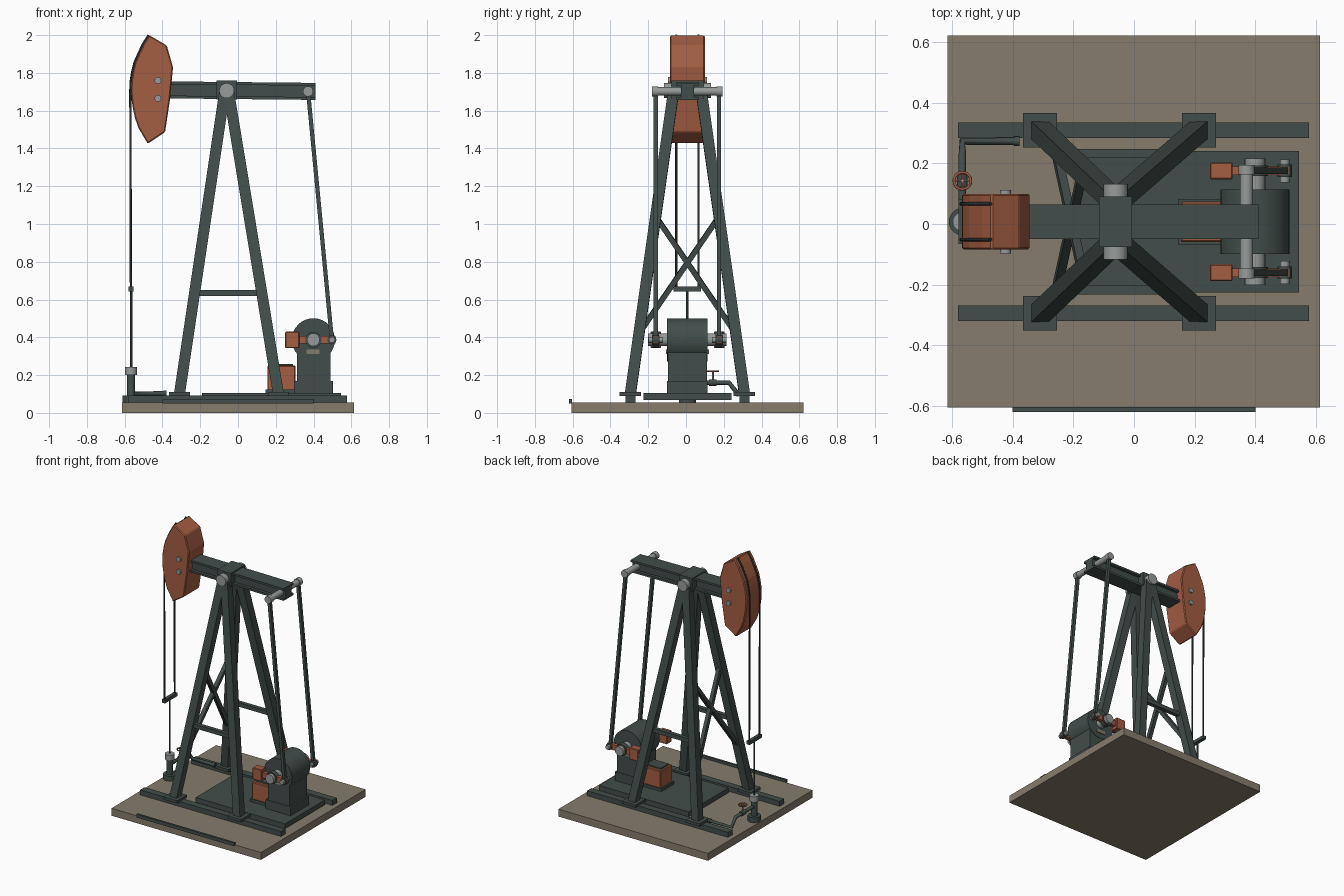
import bpy, bmesh, math
from mathutils import Vector, Matrix

if "Cube" in bpy.data.objects:
    bpy.data.objects.remove(bpy.data.objects["Cube"])

C = 0.0075  # centre line of the machine in y


def mat(name, col):
    m = bpy.data.materials.new(name)
    m.diffuse_color = (*col, 1)
    m.use_nodes = True
    m.node_tree.nodes["Principled BSDF"].inputs["Base Color"].default_value = m.diffuse_color
    return m


STEEL = mat("dark_green_steel", (0.055, 0.075, 0.07))
RUST = mat("rust_orange", (0.37, 0.11, 0.055))
METAL = mat("bare_metal", (0.31, 0.33, 0.32))
CONCRETE = mat("concrete", (0.235, 0.2, 0.15))
CABLE = mat("black_cable", (0.025, 0.03, 0.03))


def finish(name, bm, material, bevel=0, smooth=False):
    bmesh.ops.recalc_face_normals(bm, faces=bm.faces)
    me = bpy.data.meshes.new(name)
    bm.to_mesh(me)
    bm.free()
    me.materials.append(material)
    ob = bpy.data.objects.new(name, me)
    bpy.context.collection.objects.link(ob)
    if bevel:
        b = ob.modifiers.new("bevel", 'BEVEL')
        b.width, b.segments, b.limit_method = bevel, 1, 'ANGLE'
    if smooth:
        bpy.ops.object.select_all(action='DESELECT')
        ob.select_set(True)
        bpy.context.view_layer.objects.active = ob
        bpy.ops.object.shade_smooth_by_angle(angle=math.radians(35))
    return ob


def box(name, x0, x1, y0, y1, z0, z1, material, bevel=0):
    """Box from bounds; y is measured from the centre line."""
    bm = bmesh.new()
    size = Matrix.Diagonal((x1 - x0, y1 - y0, z1 - z0, 1))
    mid = Vector(((x0 + x1) / 2, (y0 + y1) / 2 + C, (z0 + z1) / 2))
    bmesh.ops.create_cube(bm, size=1, matrix=Matrix.Translation(mid) @ size)
    return finish(name, bm, material, bevel)


def frame(a, b):
    """Matrix at the middle of a-b, local z along a-b, local y near world y."""
    a, b = Vector(a), Vector(b)
    d = (b - a).normalized()
    ref = Vector((0, 1, 0)) if abs(d.y) < 0.9 else Vector((0, 0, 1))
    x = ref.cross(d).normalized()
    y = d.cross(x)
    m = Matrix((x, y, d)).transposed().to_4x4()
    return Matrix.Translation((a + b) / 2 + Vector((0, C, 0))) @ m, (b - a).length


def beam(name, a, b, w, h, material=STEEL):
    m, length = frame(a, b)
    bm = bmesh.new()
    bmesh.ops.create_cube(bm, size=1, matrix=m @ Matrix.Diagonal((w, h, length, 1)))
    return finish(name, bm, material)


def rod(name, a, b, r, material, n=20):
    m, length = frame(a, b)
    bm = bmesh.new()
    bmesh.ops.create_cone(bm, cap_ends=True, segments=n, radius1=r, radius2=r,
                          depth=length, matrix=m)
    return finish(name, bm, material, smooth=True)


def prism(name, pts, y0, y1, material, bevel=0):
    """Extrude an x-z outline along y."""
    bm = bmesh.new()
    f = bm.faces.new([bm.verts.new((x, y0 + C, z)) for x, z in pts])
    g = bmesh.ops.extrude_face_region(bm, geom=[f])
    bmesh.ops.translate(bm, vec=(0, y1 - y0, 0),
                        verts=[v for v in g['geom'] if isinstance(v, bmesh.types.BMVert)])
    return finish(name, bm, material, bevel)


def tube(name, pts, r, material, cyclic=False):
    cu = bpy.data.curves.new(name, 'CURVE')
    cu.dimensions, cu.bevel_depth, cu.bevel_resolution = '3D', r, 2
    cu.use_fill_caps = True
    s = cu.splines.new('POLY')
    s.points.add(len(pts) - 1)
    s.use_cyclic_u = cyclic
    for p, q in zip(s.points, pts):
        p.co = (q[0], q[1] + C, q[2], 1)
    cu.materials.append(material)
    ob = bpy.data.objects.new(name, cu)
    bpy.context.collection.objects.link(ob)


# Ground slab, front strip and machine bed
box("concrete_base", -0.615, 0.613, -0.6135, 0.6135, 0, 0.055, CONCRETE)
box("front_strip", -0.4, 0.4, -0.6275, -0.611, 0.05, 0.074, STEEL)
box("machine_bed", -0.19, 0.545, -0.233, 0.233, 0.068, 0.104, STEEL)

# Tower: skids, foot plates, legs, struts, cross braces
TOP_X, TOP_Z = -0.06, 1.69


def leg_point(foot_x, s, z):
    t = (z - 0.1) / (TOP_Z - 0.1)
    top_x = TOP_X + (0.012 if foot_x > TOP_X else -0.012)
    return (foot_x + (top_x - foot_x) * t, s * (0.302 + (0.075 - 0.302) * t), z)


LEFT, RIGHT = -0.31, 0.214
for s in (-1, 1):
    box("skid", -0.58, 0.577, s * 0.302 - 0.026, s * 0.302 + 0.026, 0.055, 0.092, STEEL)
    for fx in (LEFT, RIGHT):
        box("foot_plate", fx - 0.056, fx + 0.056, s * 0.302 - 0.057, s * 0.302 + 0.057,
            0.09, 0.11, STEEL)
        beam("tower_leg", leg_point(fx, s, 0.1), leg_point(fx, s, TOP_Z), 0.058, 0.058)
    beam("side_strut", leg_point(LEFT, s, 0.635), leg_point(RIGHT, s, 0.635), 0.03, 0.03)
    beam("cross_brace", leg_point(LEFT, s, 0.42), leg_point(LEFT, -s, 1.04), 0.028, 0.028)

# Walking beam as an I section with a slight tilt
for nm, hw, z0, z1 in (("beam_web", 0.035, -0.035, 0.035),
                       ("beam_bottom_flange", 0.0575, -0.045, -0.03),
                       ("beam_top_flange", 0.0575, 0.03, 0.045)):
    prism(nm, [(-0.37, 1.71 + z0), (0.41, 1.702 + z0), (0.41, 1.702 + z1), (-0.37, 1.71 + z1)],
          -hw, hw, STEEL)
box("saddle", -0.115, -0.006, -0.084, 0.084, 1.66, 1.76, STEEL)
rod("saddle_pin", (TOP_X, -0.124, 1.706), (TOP_X, 0.124, 1.706), 0.04, METAL)

# Curved head: an arc in front, a faceted back
arc = [(-0.470, 2.0), (-0.500, 1.953), (-0.525, 1.9), (-0.545, 1.855), (-0.557, 1.805),
       (-0.565, 1.755), (-0.567, 1.71), (-0.564, 1.66), (-0.556, 1.61), (-0.545, 1.56),
       (-0.528, 1.51), (-0.478, 1.425)]
back = [(-0.386, 1.487), (-0.36, 1.66), (-0.344, 1.83), (-0.377, 1.945)]
prism("head", arc + back, -0.092, 0.092, RUST, bevel=0.006)
for z in (1.665, 1.76):
    rod("head_bolt", (-0.424, -0.104, z), (-0.424, 0.104, z), 0.018, METAL, 12)

# Cables, carrier bar and polished rod
for s in (-1, 1):
    y = s * 0.059
    tube("cable", [(x - 0.003, y, z) for x, z in arc[:7]] + [(-0.567, y, 0.66)], 0.006, CABLE)
box("carrier_bar", -0.579, -0.554, -0.073, 0.073, 0.643, 0.668, STEEL)
rod("polished_rod", (-0.566, 0, 0.23), (-0.566, 0, 0.655), 0.007, STEEL, 10)

# Wellhead, flow pipe and valve
for nm, z0, z1, r, m in (("wellhead_flange", 0.055, 0.092, 0.045, STEEL),
                         ("wellhead_body", 0.09, 0.205, 0.021, STEEL),
                         ("wellhead_cap", 0.2, 0.242, 0.032, METAL)):
    rod(nm, (-0.566, 0, z0), (-0.566, 0, z1), r, m)
tube("flow_pipe", [(-0.566, 0, 0.16), (-0.566, 0.22, 0.16), (-0.566, 0.265, 0.103),
                   (-0.38, 0.265, 0.103)], 0.0125, STEEL)
rod("pipe_collar", (-0.395, 0.265, 0.103), (-0.378, 0.265, 0.103), 0.016, STEEL, 14)
rod("valve_body", (-0.566, 0.115, 0.16), (-0.566, 0.155, 0.16), 0.018, STEEL, 14)
rod("valve_stem", (-0.566, 0.135, 0.16), (-0.566, 0.135, 0.225), 0.005, METAL, 8)
tube("valve_wheel", [(-0.566 + 0.028 * math.cos(a * math.pi / 10),
                      0.135 + 0.028 * math.sin(a * math.pi / 10), 0.22) for a in range(20)],
     0.0045, RUST, True)
beam("wheel_spoke", (-0.594, 0.135, 0.22), (-0.538, 0.135, 0.22), 0.005, 0.005, RUST)
beam("wheel_spoke", (-0.566, 0.107, 0.22), (-0.566, 0.163, 0.22), 0.005, 0.005, RUST)

# Gearbox
GX, GZ = 0.399, 0.387
box("gearbox_foot", 0.296, 0.502, -0.107, 0.107, 0.1, 0.17, STEEL)
box("gearbox_body", 0.313, 0.49, -0.104, 0.104, 0.165, 0.38, STEEL)
rod("gearbox_drum", (GX, -0.107, GZ), (GX, 0.107, GZ), 0.114, STEEL, 32)
for s in (-1, 1):
    box("data_plate", 0.362, 0.432, s * 0.109 - 0.004, s * 0.109 + 0.004, 0.313, 0.336, CONCRETE)

# Motor
box("motor_base", 0.145, 0.31, -0.075, 0.075, 0.1, 0.125, STEEL)
box("motor", 0.155, 0.305, -0.067, 0.067, 0.12, 0.25, RUST, bevel=0.005)
box("motor_lid", 0.17, 0.29, -0.045, 0.045, 0.245, 0.26, STEEL)

# Crank, counterweight and pitman on each side, joined by the equalizer
EX, EZ, PX = 0.371, 1.702, 0.497
rod("crank_shaft", (GX, -0.208, GZ), (GX, 0.208, GZ), 0.034, METAL)
rod("equalizer", (EX, -0.187, EZ), (EX, 0.187, EZ), 0.022, METAL)
for s in (-1, 1):
    y = s * 0.168
    box("crank_arm", 0.3, 0.515, y - 0.014, y + 0.014, GZ - 0.02, GZ + 0.02, RUST)
    box("counterweight", 0.25, 0.325, y - 0.028, y + 0.028, 0.343, 0.43, RUST, bevel=0.004)
    rod("crank_hub", (GX, y - 0.018, GZ), (GX, y + 0.018, GZ), 0.043, STEEL)
    rod("crank_pin", (PX, y - 0.038, GZ), (PX, y + 0.038, GZ), 0.016, METAL, 14)
    rod("pitman_end", (PX, y - 0.02, GZ), (PX, y + 0.02, GZ), 0.024, STEEL, 16)
    beam("pitman", (PX, y, GZ), (EX, y, EZ), 0.022, 0.022)
    rod("equalizer_cap", (EX, s * 0.155, EZ), (EX, s * 0.187, EZ), 0.027, METAL)
